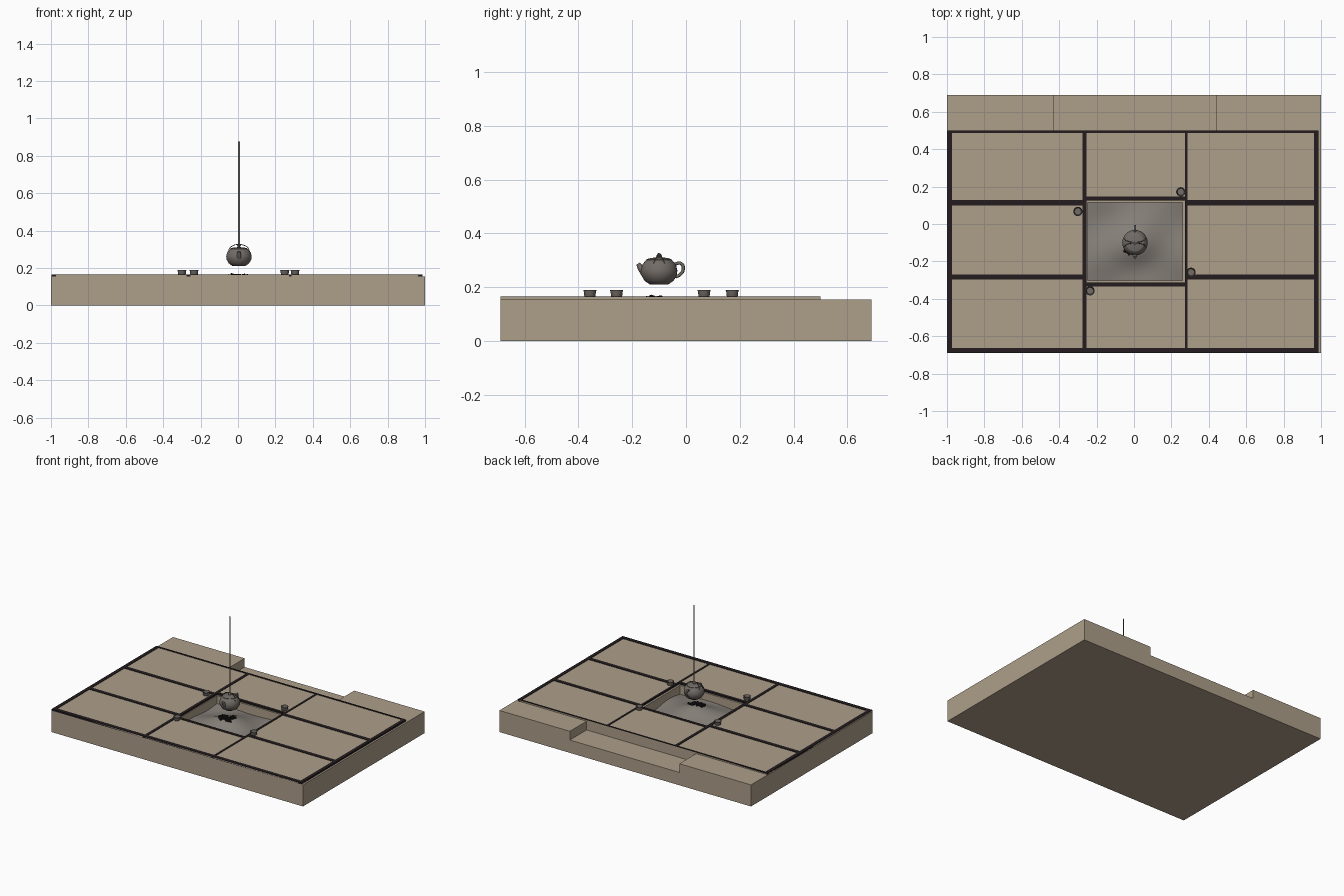
import bpy, bmesh, math, random
from mathutils import Vector, Matrix

random.seed(4)
cube = bpy.data.objects.get("Cube")
if cube:
    bpy.data.objects.remove(cube, do_unlink=True)


def material(name, rgb):
    m = bpy.data.materials.new(name)
    m.use_nodes = True
    m.diffuse_color = (*rgb, 1)
    bsdf = m.node_tree.nodes["Principled BSDF"]
    bsdf.inputs["Base Color"].default_value = (*rgb, 1)
    bsdf.inputs["Roughness"].default_value = 0.8
    return m


STRAW = material("straw beige", (0.42, 0.345, 0.255))
CLOTH = material("dark cloth", (0.017, 0.012, 0.014))
IRON = material("iron grey", (0.17, 0.15, 0.135))
ASH = material("ash grey", (0.24, 0.215, 0.19))
COAL = material("charcoal", (0.012, 0.01, 0.01))


def finish(name, bm, mat, smooth=False):
    bmesh.ops.recalc_face_normals(bm, faces=bm.faces)
    mesh = bpy.data.meshes.new(name)
    bm.to_mesh(mesh)
    bm.free()
    mesh.materials.append(mat)
    ob = bpy.data.objects.new(name, mesh)
    bpy.context.collection.objects.link(ob)
    if smooth:
        bpy.ops.object.select_all(action='DESELECT')
        ob.select_set(True)
        bpy.context.view_layer.objects.active = ob
        bpy.ops.object.shade_smooth_by_angle(angle=math.radians(40))
    return ob


def add_box(bm, x0, x1, y0, y1, z0, z1):
    m = Matrix.Translation(((x0 + x1) / 2, (y0 + y1) / 2, (z0 + z1) / 2))
    bmesh.ops.create_cube(bm, size=1, matrix=m @ Matrix.Diagonal((x1 - x0, y1 - y0, z1 - z0, 1)))


def boxes(name, mat, rects, z0, z1):
    bm = bmesh.new()
    for r in rects:
        add_box(bm, *r, z0, z1)
    return finish(name, bm, mat)


def lathe(name, profile, mat, centre, steps=32):
    bm = bmesh.new()
    verts = [bm.verts.new((r, 0, z)) for r, z in profile]
    edges = [bm.edges.new(p) for p in zip(verts, verts[1:])]
    bmesh.ops.spin(bm, geom=verts + edges, cent=(0, 0, 0), axis=(0, 0, 1),
                   angle=2 * math.pi, steps=steps)
    bmesh.ops.remove_doubles(bm, verts=bm.verts, dist=1e-5)
    ob = finish(name, bm, mat, True)
    ob.location = centre
    return ob


def tube(name, points, radii, mat):
    curve = bpy.data.curves.new(name, 'CURVE')
    curve.dimensions = '3D'
    curve.bevel_depth = 1
    curve.bevel_resolution = 2
    curve.use_fill_caps = True
    curve.resolution_u = 6
    s = curve.splines.new('BEZIER')
    s.bezier_points.add(len(points) - 1)
    for bp, co, r in zip(s.bezier_points, points, radii):
        bp.co, bp.radius = co, r
        bp.handle_left_type = bp.handle_right_type = 'AUTO'
    curve.materials.append(mat)
    ob = bpy.data.objects.new(name, curve)
    bpy.context.collection.objects.link(ob)
    return ob


# Floor block: stepped columns with a sunken hearth and a notch at the back
TOP, NOTCH, PIT = 0.155, 0.092, 0.05
xs = [-1, -0.43, -0.249, 0.259, 0.44, 1]
ys = [-0.69, -0.302, 0.115, 0.50, 0.69]


def height(i, j):
    if not (0 <= i < len(xs) - 1 and 0 <= j < len(ys) - 1):
        return 0
    if (i, j) == (2, 1):
        return PIT
    return NOTCH if j == 3 and 1 <= i <= 3 else TOP


bm = bmesh.new()


def quad(*pts):
    bm.faces.new([bm.verts.new(p) for p in pts])


for i, (x0, x1) in enumerate(zip(xs, xs[1:])):
    for j, (y0, y1) in enumerate(zip(ys, ys[1:])):
        h = height(i, j)
        quad((x0, y0, h), (x1, y0, h), (x1, y1, h), (x0, y1, h))
        quad((x0, y1, 0), (x1, y1, 0), (x1, y0, 0), (x0, y0, 0))
        # Walls wherever this column is taller than its neighbour
        for di, dj, a, b in ((-1, 0, (x0, y1), (x0, y0)), (1, 0, (x1, y0), (x1, y1)),
                             (0, -1, (x0, y0), (x1, y0)), (0, 1, (x1, y1), (x0, y1))):
            low = height(i + di, j + dj)
            if low < h:
                quad((*a, low), (*b, low), (*b, h), (*a, h))
# Each wall already winds outwards, so keep the normals as built
mesh = bpy.data.meshes.new("floor_block")
bm.to_mesh(mesh)
bm.free()
mesh.materials.append(STRAW)
bpy.context.collection.objects.link(bpy.data.objects.new("floor_block", mesh))

# Straw mats: two side columns of three and two in the middle
L, R, FRONT, BACK = -0.998, 0.987, -0.69, 0.50
rows = [(FRONT, -0.284), (-0.284, 0.113), (0.113, BACK)]
mats = [(x0, x1, *r) for x0, x1 in ((L, -0.264), (0.281, R)) for r in rows]
mats += [(-0.264, 0.281, FRONT, -0.323), (-0.264, 0.281, 0.136, BACK)]
boxes("straw_mats", STRAW, mats, TOP - 0.002, 0.163)

# Dark cloth edging between and around the mats
edging = [(L, -0.973, FRONT, BACK), (0.963, R, FRONT, BACK),
          (-0.275, -0.254, FRONT, BACK), (0.273, 0.287, FRONT, BACK),
          (L, R, FRONT, -0.662), (L, R, 0.487, BACK)]
edging += [(x0, x1, y - 0.014, y + 0.014)
           for x0, x1 in ((L, -0.26), (0.28, R)) for y in (-0.284, 0.113)]
edging += [(-0.264, 0.281, -0.334, -0.313), (-0.264, 0.281, 0.126, 0.147)]
boxes("mat_edging", CLOTH, edging, TOP - 0.001, 0.166)


# Ash bed heaped towards the middle of the hearth
def ash_height(x, y):
    mound = 0.062 * math.exp(-((x / 0.13) ** 2 + ((y + 0.12) / 0.11) ** 2))
    return 0.095 + mound + 0.01 * math.sin(14 * x + 1) * math.cos(17 * y)


bm = bmesh.new()
bmesh.ops.create_grid(bm, x_segments=24, y_segments=24, size=0.5,
                      matrix=Matrix.Translation((0.005, -0.0935, 0)) @ Matrix.Diagonal((0.508, 0.417, 1, 1)))
for v in bm.verts:
    v.co.z = ash_height(v.co.x, v.co.y)
finish("ash_bed", bm, ASH, True)

# Charcoal sticks piled on the ash
bm = bmesh.new()
for k in range(11):
    x, y = random.uniform(-0.05, 0.04), random.uniform(-0.155, -0.095)
    place = (Matrix.Translation((x, y, ash_height(x, y) + 0.008))
             @ Matrix.Rotation(random.uniform(0, math.pi), 4, 'Z')
             @ Matrix.Rotation(math.pi / 2 + random.uniform(-0.3, 0.3), 4, 'X'))
    bmesh.ops.create_cone(bm, cap_ends=True, segments=7, radius1=0.008, radius2=0.007,
                          depth=0.04, matrix=place)
finish("charcoal", bm, COAL)

# Kettle body with lid and knob
C = Vector((0.005, -0.10, 0))
lathe("kettle_body", [(0, 0.21), (0.035, 0.211), (0.054, 0.224), (0.066, 0.245), (0.068, 0.262),
                      (0.063, 0.283), (0.052, 0.297), (0.047, 0.301), (0.047, 0.304),
                      (0.03, 0.309), (0.008, 0.311), (0.006, 0.314), (0.010, 0.319),
                      (0.006, 0.323), (0, 0.324)], IRON, C)

# Spout towards the front, side handle towards the back
tube("kettle_spout", [C + Vector(p) for p in ((0, -0.05, 0.25), (0, -0.066, 0.268), (0, -0.078, 0.288))],
     (0.017, 0.012, 0.008), IRON)
tube("kettle_handle", [C + Vector(p) for p in ((0, 0.055, 0.285), (0, 0.082, 0.288), (0, 0.09, 0.268),
                                               (0, 0.078, 0.247), (0, 0.06, 0.238))],
     [0.006] * 5, IRON)

# Wire bail arching over the lid, in two strands
for name, side in (("bail_front", -1), ("bail_back", 1)):
    pts = [C + Vector((0.056 * math.cos(a), side * 0.022 * (1 - 0.9 * math.sin(a)),
                       0.288 + 0.038 * math.sin(a)))
           for a in (math.pi * k / 8 for k in range(9))]
    tube(name, pts, [0.002] * 9, IRON)

# Flat hanging strip above the kettle
boxes("hanging_strip", IRON, [(0.001, 0.010, -0.1005, -0.0995)], 0.322, 0.875)

# Four open cups around the hearth
cup = [(0, 0.001), (0.019, 0.001), (0.021, 0.004), (0.022, 0.018), (0.025, 0.026),
       (0.022, 0.026), (0.019, 0.018), (0.018, 0.006), (0, 0.006)]
for k, (x, y) in enumerate(((-0.30, 0.067), (0.25, 0.172), (0.305, -0.258), (-0.235, -0.357))):
    lathe(f"cup_{k + 1}", cup, IRON, (x, y, 0.164), 20)
